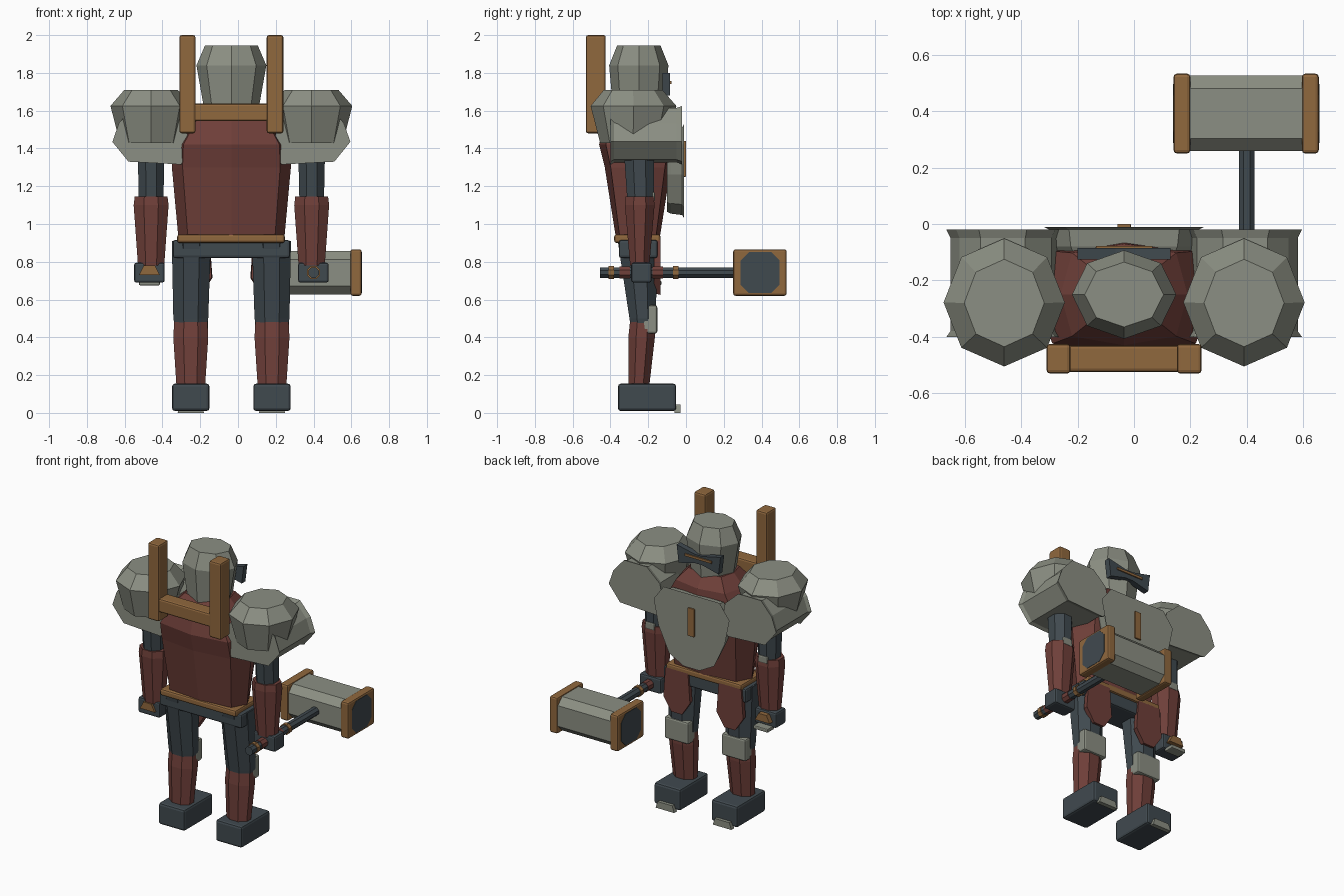
import bpy, bmesh, math
from mathutils import Vector

cube = bpy.data.objects.get("Cube")
if cube:
    bpy.data.objects.remove(cube, do_unlink=True)

MID = -0.035  # body centre line


def material(name, rgb):
    m = bpy.data.materials.new(name)
    m.use_nodes = True
    m.diffuse_color = (*rgb, 1)
    m.node_tree.nodes["Principled BSDF"].inputs["Base Color"].default_value = (*rgb, 1)
    return m


STEEL = material("grey steel", (0.26, 0.275, 0.227))
WOOD = material("brown wood", (0.28, 0.138, 0.048))
RED = material("dull red", (0.162, 0.051, 0.042))
DARK = material("dark slate", (0.051, 0.067, 0.078))


def finish(name, bm, mat):
    bmesh.ops.recalc_face_normals(bm, faces=bm.faces)
    mesh = bpy.data.meshes.new(name)
    bm.to_mesh(mesh)
    bm.free()
    mesh.materials.append(mat)
    ob = bpy.data.objects.new(name, mesh)
    bpy.context.collection.objects.link(ob)
    return ob


def skin(name, rings, mat):
    """Join point rings into a capped solid."""
    bm = bmesh.new()
    loops = [[bm.verts.new(p) for p in ring] for ring in rings]
    n = len(loops[0])
    for a, b in zip(loops, loops[1:]):
        for i in range(n):
            j = (i + 1) % n
            bm.faces.new((a[i], a[j], b[j], b[i]))
    bm.faces.new(loops[0])
    bm.faces.new(loops[-1])
    return finish(name, bm, mat)


def octagon(rx, ry, turn=0.0, square=1.0):
    pts = []
    for i in range(8):
        a = math.radians(45 * i + turn)
        k = square if i % 2 else 1.0
        pts.append((rx * k * math.cos(a), ry * k * math.sin(a)))
    return pts


def column(name, rings, mat, turn=0.0, square=1.0):
    """Octagonal upright solid; each ring is z, x, y, rx, ry."""
    return skin(name, [[(x + u, y + v, z) for u, v in octagon(rx, ry, turn, square)]
                       for z, x, y, rx, ry in rings], mat)


def plate(name, outline, x, z, layers, mat):
    """Outline in x and z lofted along y; each layer is y, scale."""
    return skin(name, [[(x + u * s, y, z + v * s) for u, v in outline]
                       for y, s in layers], mat)


def box(name, x, y, z, mat, bevel=0.012):
    """Box between the given (low, high) ranges, with chamfered edges."""
    bm = bmesh.new()
    bmesh.ops.create_cube(bm, size=1)
    for v in bm.verts:
        v.co = Vector([(r[0] + r[1]) / 2 + c * (r[1] - r[0])
                       for r, c in zip((x, y, z), v.co)])
    if bevel:
        bmesh.ops.bevel(bm, geom=bm.edges[:], offset=bevel, segments=2,
                        profile=0.5, affect='EDGES')
    return finish(name, bm, mat)


def around(c, r):
    return (c - r, c + r)


# Torso, pelvis and belt
column("torso", [(0.92, MID, -0.255, 0.28, 0.115), (1.3, MID, -0.255, 0.315, 0.175),
                 (1.42, MID, -0.26, 0.31, 0.2), (1.55, MID, -0.25, 0.225, 0.18),
                 (1.63, MID, -0.25, 0.15, 0.12)], RED, square=1.16)
box("pelvis", around(MID, 0.31), (-0.355, -0.15), (0.82, 0.915), DARK)
box("belt", around(MID - 0.002, 0.285), (-0.38, -0.135), (0.9, 0.945), WOOD)

# Chest plate with a wooden inlay
chest = [(-0.21, 0.25), (0.21, 0.25), (0.285, 0.15), (0.25, -0.02),
         (0.17, -0.19), (0.06, -0.25), (-0.06, -0.25), (-0.17, -0.19),
         (-0.25, -0.02), (-0.285, 0.15)]
plate("chest_plate", chest, MID, 1.28, [(-0.1, 0.86), (-0.08, 0.9), (-0.02, 0.93), (-0.01, 1)], STEEL)
box("chest_inlay", around(MID, 0.024), (-0.015, 0.0), (1.25, 1.44), WOOD, 0.003)

# Helmet and bow-shaped visor
column("helmet", [(1.5, MID, -0.25, 0.13, 0.125), (1.63, MID, -0.25, 0.148, 0.138),
                  (1.84, MID, -0.25, 0.185, 0.157), (1.945, MID, -0.25, 0.14, 0.115)], STEEL)
bow = [(-0.165, 0.06), (-0.03, 0.03), (0.03, 0.03), (0.165, 0.06),
       (0.15, -0.06), (0.03, -0.03), (-0.03, -0.03), (-0.15, -0.06)]
plate("visor", bow, MID, 1.74, [(-0.125, 1), (-0.085, 1)], DARK)
box("visor_slit", around(MID, 0.1), (-0.09, -0.078), (1.742, 1.758), WOOD, 0)

# Wooden frame on the back
for side, x in (("right", (-0.31, -0.225)), ("left", (0.152, 0.24))):
    box(side + "_frame_post", x, (-0.53, -0.425), (1.48, 2.0), WOOD)
box("frame_crossbar", (-0.235, 0.165), (-0.525, -0.43), (1.545, 1.637), WOOD)

# Limbs and their armour, mirrored about the centre line
for side, s in (("right", -1), ("left", 1)):
    leg = MID + s * 0.215
    arm = MID + s * 0.425
    box(side + "_foot", around(leg, 0.099), (-0.36, -0.052), (0.01, 0.155), DARK, 0.015)
    plate(side + "_toe_cap", [(-0.07, 0), (0.07, 0), (0.055, 0.045), (-0.055, 0.045)],
          leg, 0.0, [(-0.06, 1), (-0.03, 1)], STEEL)
    column(side + "_shin", [(0.14, leg, -0.25, 0.082, 0.06), (0.4, leg, -0.235, 0.1, 0.076),
                            (0.5, leg, -0.23, 0.094, 0.07)], RED, 22.5)
    column(side + "_thigh", [(0.43, leg, -0.23, 0.086, 0.065), (0.5, leg, -0.23, 0.1, 0.075),
                             (0.91, leg - s * 0.003, -0.255, 0.112, 0.115)], DARK, 22.5)
    box(side + "_knee_plate", around(leg, 0.09), (-0.23, -0.152), (0.42, 0.57), STEEL)
    flap = [(-0.085, 0.14), (0.085, 0.14), (0.1, -0.06), (0.04, -0.15),
            (-0.04, -0.15), (-0.1, -0.06)]
    plate(side + "_hip_flap", flap, MID + s * 0.2, 0.775, [(-0.17, 0.95), (-0.135, 1)], RED)

    column(side + "_upper_arm", [(1.1, arm, -0.24, 0.07, 0.075),
                                 (1.45, arm, -0.25, 0.078, 0.09)], DARK, 22.5)
    column(side + "_forearm", [(0.78, arm, -0.245, 0.075, 0.055), (1.1, arm, -0.245, 0.1, 0.085),
                               (1.145, arm, -0.245, 0.094, 0.08)], RED, 22.5)
    box(side + "_elbow_stud", around(arm, 0.035), (-0.2, -0.165), (1.12, 1.17), STEEL, 0.008)
    hand = MID + s * 0.434
    box(side + "_hand", around(hand, 0.081), (-0.29, -0.182), (0.69, 0.795), DARK)

    # Rounded shoulder cap over a flanged shoulder guard
    column(side + "_shoulder_cap", [(1.43, arm, -0.28, 0.165, 0.175), (1.625, arm, -0.278, 0.215, 0.227),
                                    (1.71, arm, -0.28, 0.142, 0.155)], STEEL)
    guard = [(s * u, v) for u, v in
             ((-0.205, -0.07), (-0.16, -0.16), (0.12, -0.145), (0.205, -0.04),
              (0.17, 0.06), (0.09, 0.15), (-0.08, 0.15), (-0.18, 0.06))]
    plate(side + "_shoulder_guard", guard, MID + s * 0.425, 1.475,
          [(-0.4, 1), (-0.38, 0.93), (-0.05, 0.93), (-0.02, 1)], STEEL)

# Small grip held in the free hand
fist = MID - 0.434
plate("fist_grip", [(-0.055, -0.02), (0.055, -0.02), (0.03, 0.03), (-0.03, 0.03)],
      fist, 0.75, [(-0.305, 1), (-0.15, 1)], WOOD)
box("fist_guard", around(fist, 0.055), (-0.2, -0.13), (0.675, 0.7), STEEL, 0.006)


# Hammer: shaft, wrapped bands, head
def shaft_part(name, y, r, mat):
    return plate(name, octagon(r, r, 22.5), 0.4, 0.743, [(y[0], 1), (y[1], 1)], mat)


shaft_part("hammer_shaft", (-0.455, 0.27), 0.03, DARK)
for i, y in enumerate((-0.395, -0.055)):
    shaft_part("wood_band_%d" % (i + 1), around(y, 0.014), 0.037, WOOD)
for i, y in enumerate((-0.325, -0.15)):
    shaft_part("red_wrap_%d" % (i + 1), around(y, 0.028), 0.034, RED)


def head_part(name, x, ry, rz, mat):
    c = 0.045
    outline = [(ry - c, rz), (ry, rz - c), (ry, c - rz), (ry - c, -rz),
               (c - ry, -rz), (-ry, c - rz), (-ry, rz - c), (c - ry, rz)]
    return skin(name, [[(px, 0.392 + u, 0.743 + v) for u, v in outline] for px in x], mat)


head_part("hammer_head", (0.18, 0.62), 0.134, 0.115, STEEL)
for side, x, face in (("right", (0.14, 0.2), (0.138, 0.145)),
                      ("left", (0.595, 0.655), (0.65, 0.657))):
    box(side + "_head_collar", x, (0.25, 0.533), (0.62, 0.866), WOOD)
    head_part(side + "_striking_face", face, 0.104, 0.108, DARK)
